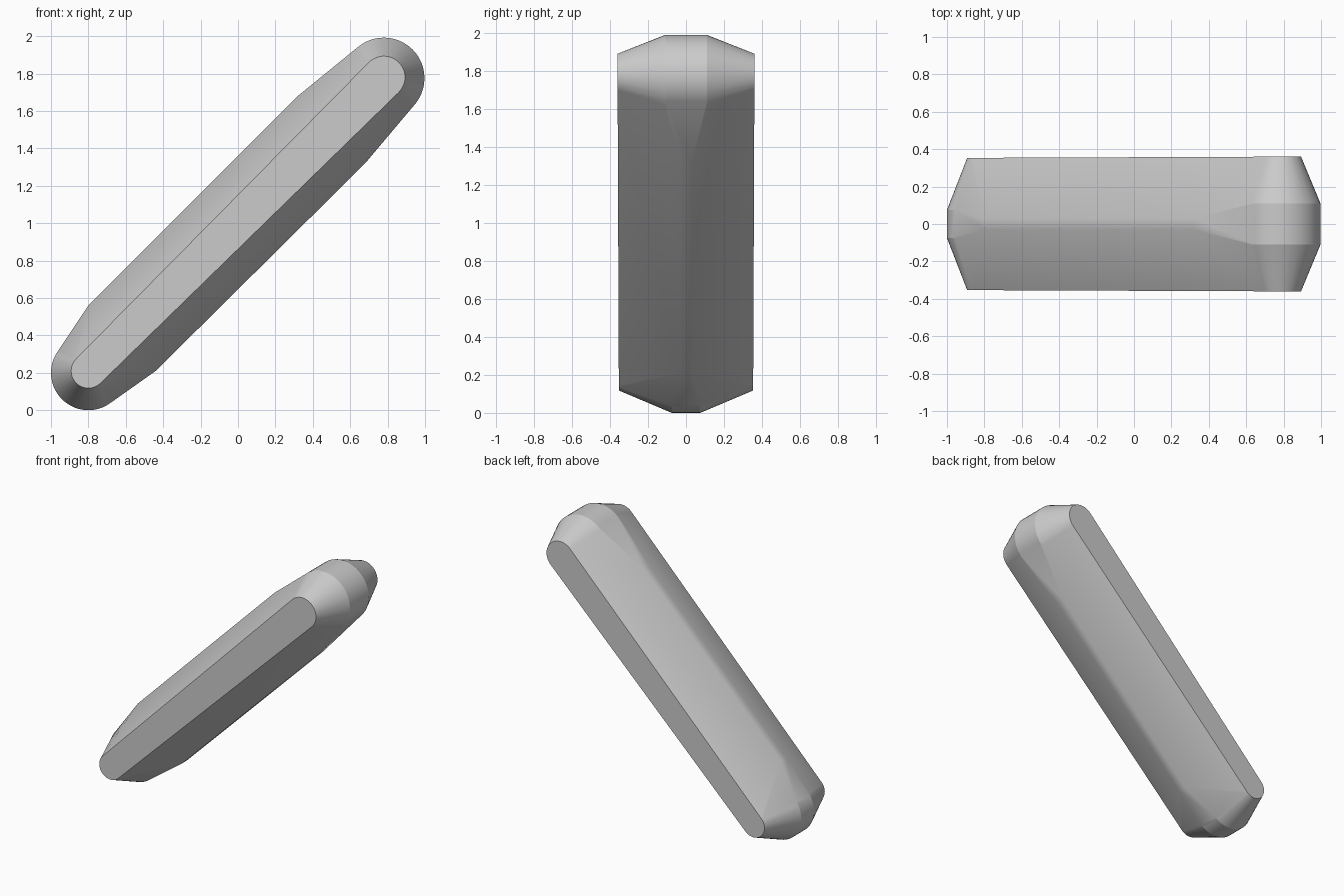
import bpy
import bmesh
from math import sin, cos, radians
from mathutils import Vector

cube = bpy.data.objects.get("Cube")
if cube:
    bpy.data.objects.remove(cube, do_unlink=True)

grey = bpy.data.materials.new("plain_grey")
grey.use_nodes = True
colour = (0.6, 0.6, 0.6, 1)
grey.diffuse_color = colour
grey.node_tree.nodes["Principled BSDF"].inputs["Base Color"].default_value = colour


def half_arc(cx, cz, radius, facing, steps=24):
    """Points of a half circle in the xz plane, facing an angle in degrees."""
    angles = [radians(facing - 90 + 180 * i / steps) for i in range(steps + 1)]
    return [(cx + radius * cos(a), cz + radius * sin(a)) for a in angles]


bm = bmesh.new()
rim = bm.verts.layers.int.new("rim")


def add_points(points, depth, tag=0):
    """Add the points on both sides, at a depth given as a function of x."""
    for x, z in points:
        for side in (-1, 1):
            vert = bm.verts.new((x, side * depth(x), z))
            vert[rim] = tag


# Rounded flat side panels, slightly wider apart at the top end
panel = half_arc(0.78, 1.78, 0.113, 45) + half_arc(-0.8, 0.21, 0.092, 225)
add_points(panel, lambda x: 0.357 + 0.004 * x)

# Wide rounded ends
add_points(half_arc(0.78, 1.775, 0.217, 45), lambda x: 0.11, 1)
add_points(half_arc(-0.8, 0.2, 0.2, 225), lambda x: 0.075, 2)

# Raised ridges along the upper and lower edges of the bar
ridges = [(-0.8, 0.56), (0.32, 1.68), (-0.44, 0.21), (0.68, 1.32)]
add_points(ridges, lambda x: 0.03)

# Skin all the sections into one solid
hull = bmesh.ops.convex_hull(bm, input=bm.verts)
loose = {v for v in hull["geom_interior"] + hull["geom_unused"]
         if isinstance(v, bmesh.types.BMVert)}
bmesh.ops.delete(bm, geom=list(loose), context="VERTS")
bmesh.ops.dissolve_limit(bm, angle_limit=radians(0.5), verts=bm.verts, edges=bm.edges)
bmesh.ops.recalc_face_normals(bm, faces=bm.faces)

# Smooth skin with crisp panel borders and end rims
for face in bm.faces:
    face.smooth = True
for edge in bm.edges:
    a, b = edge.verts
    on_rim = a[rim] > 0 and a[rim] == b[rim] and a.co.y * b.co.y > 0
    if on_rim or edge.calc_face_angle(0) > radians(40):
        edge.smooth = False

mesh = bpy.data.meshes.new("diagonal_bar")
bm.to_mesh(mesh)
bm.free()
mesh.materials.append(grey)
bar = bpy.data.objects.new("diagonal_bar", mesh)
bpy.context.collection.objects.link(bar)
